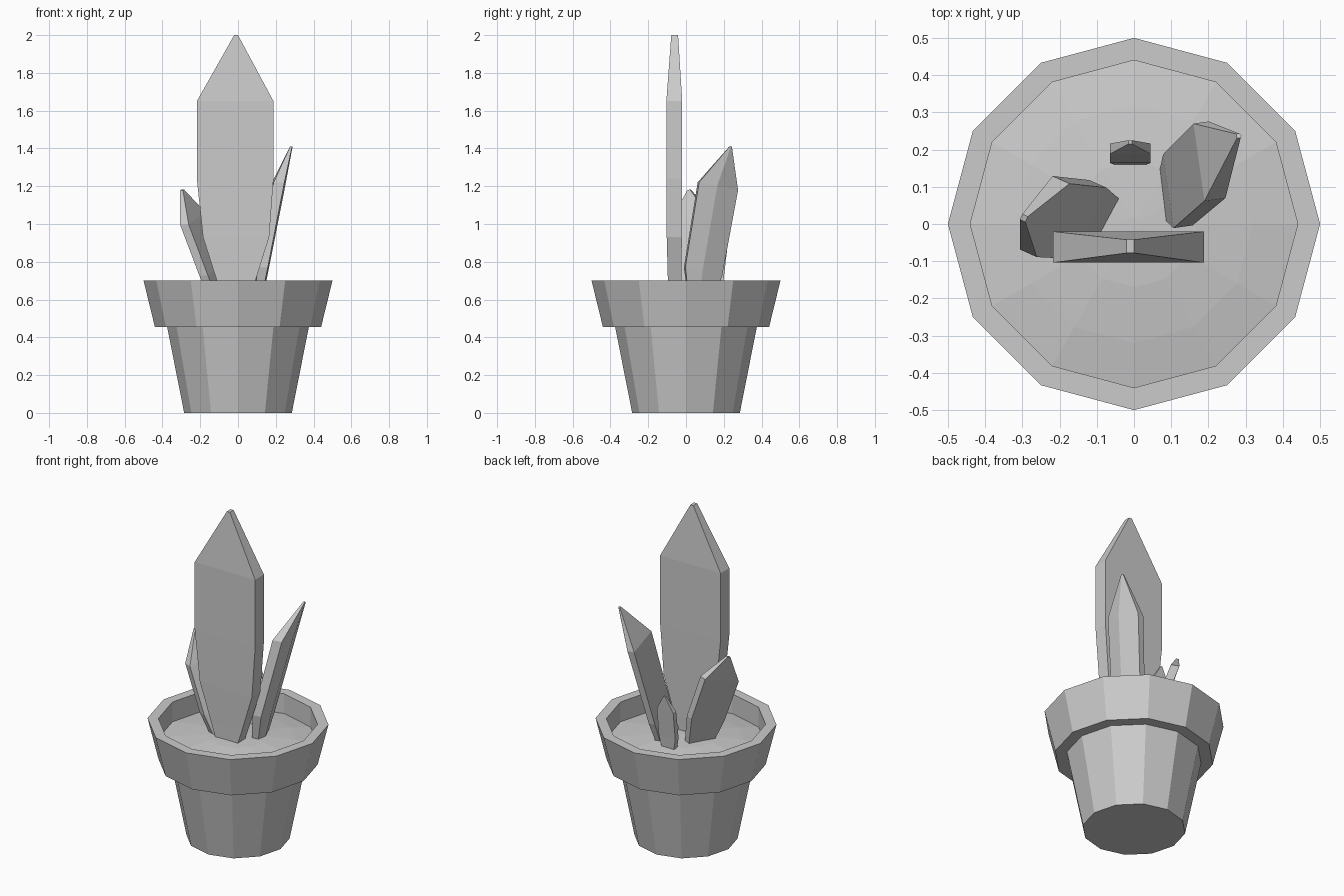
import bpy, bmesh, math

cube = bpy.data.objects.get("Cube")
if cube:
    bpy.data.objects.remove(cube, do_unlink=True)

GREY = (0.6, 0.6, 0.6, 1)
grey = bpy.data.materials.new("plain grey")
grey.use_nodes = True
grey.diffuse_color = GREY
grey.node_tree.nodes["Principled BSDF"].inputs["Base Color"].default_value = GREY


def skin(name, rings, cap_start=True, cap_end=True):
    """Join rings of points into a flat-shaded object."""
    bm = bmesh.new()
    loops = [[bm.verts.new(p) for p in ring] for ring in rings]
    n = len(loops[0])
    for low, high in zip(loops, loops[1:]):
        for i in range(n):
            j = (i + 1) % n
            bm.faces.new((low[i], low[j], high[j], high[i]))
    if cap_start:
        bm.faces.new(loops[0][::-1])
    if cap_end:
        bm.faces.new(loops[-1])
    bmesh.ops.recalc_face_normals(bm, faces=bm.faces)
    mesh = bpy.data.meshes.new(name)
    bm.to_mesh(mesh)
    bm.free()
    mesh.materials.append(grey)
    obj = bpy.data.objects.new(name, mesh)
    bpy.context.collection.objects.link(obj)
    return obj


def circle(radius, z, sides=12):
    angles = [math.tau * i / sides for i in range(sides)]
    return [(radius * math.cos(a), radius * math.sin(a), z) for a in angles]


def blade(name, degrees, section, rings, tilt=0):
    """Leaf whose width runs along the given heading.
    Rings hold x, y, z, half width, half thickness."""
    c, s = math.cos(math.radians(degrees)), math.sin(math.radians(degrees))
    skin(name, [[(x + c * u * w + s * v * t, y + s * u * w - c * v * t, z + tilt * u * w)
                 for u, v in section] for x, y, z, w, t in rings])


# Tapered pot with a stepped rim and a hollow top
skin("pot", [circle(r, z) for r, z in (
    (0.285, 0), (0.375, 0.455), (0.44, 0.455), (0.5, 0.7), (0.44, 0.7), (0.44, 0.56))])

# Low mound of soil
skin("soil", [circle(r, z) for r, z in (
    (0.44, 0.565), (0.44, 0.58), (0.32, 0.6), (0.17, 0.618), (0.02, 0.625))])

# Leaf cross-sections: a plain slab and a slab with a ridged outer side
slab = [(-1, -1), (1, -1), (1, 1), (-1, 1)]
ridged = [(-1, -0.7), (1, -0.7), (1, 0.25), (-0.1, 1), (-1, 0.6)]

blade("tall_leaf", 0, slab, [
    (-0.012, -0.06, 0.57, 0.06, 0.034),
    (-0.01, -0.06, 0.7, 0.102, 0.036),
    (-0.01, -0.062, 0.93, 0.175, 0.04),
    (-0.015, -0.062, 1.24, 0.203, 0.042),
    (-0.015, -0.062, 1.65, 0.203, 0.042),
    (-0.01, -0.06, 2.0, 0.01, 0.018)])

blade("left_leaf", 98, ridged, [
    (0.095, 0.075, 0.58, 0.06, 0.03),
    (0.12, 0.092, 0.75, 0.1, 0.04),
    (0.205, 0.17, 1.2, 0.105, 0.044),
    (0.281, 0.237, 1.41, 0.006, 0.008)], tilt=-0.2)

blade("right_leaf", 66, slab, [
    (-0.085, 0.01, 0.58, 0.07, 0.022),
    (-0.14, 0.012, 0.76, 0.105, 0.025),
    (-0.24, 0.02, 1.03, 0.108, 0.025),
    (-0.296, 0.016, 1.18, 0.008, 0.008)], tilt=0.3)

blade("back_leaf", 0, slab, [
    (-0.01, 0.172, 0.58, 0.035, 0.015),
    (-0.01, 0.18, 0.68, 0.055, 0.016),
    (-0.01, 0.202, 0.85, 0.055, 0.014),
    (-0.01, 0.22, 0.94, 0.005, 0.005)])
